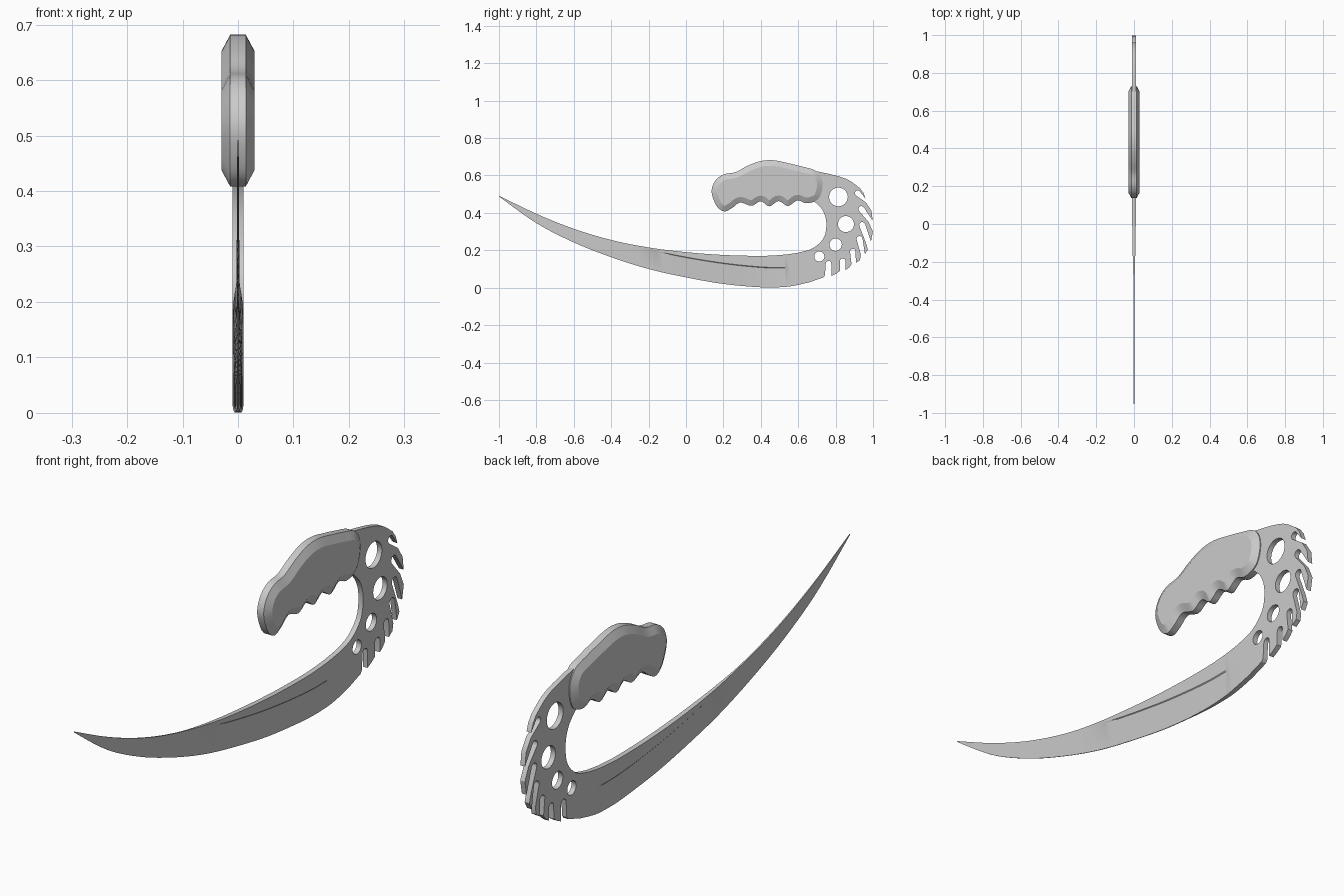
import bpy, bmesh, math
from mathutils import Vector, Matrix

if "Cube" in bpy.data.objects:
    bpy.data.objects.remove(bpy.data.objects["Cube"])


def smooth_line(points, steps=6, closed=False):
    """Catmull-Rom curve through (y, z) points."""
    p = [Vector(q) for q in points]
    n = len(p)
    out = []
    for i in range(n if closed else n - 1):
        get = (lambda k: p[k % n]) if closed else (lambda k: p[max(0, min(n - 1, k))])
        a, b, c, d = get(i - 1), get(i), get(i + 1), get(i + 2)
        for s in range(steps):
            t = s / steps
            out.append(0.5 * (2 * b + (c - a) * t + (2 * a - 5 * b + 4 * c - d) * t * t
                              + (3 * b - a - 3 * c + d) * t ** 3))
    if not closed:
        out.append(p[-1])
    return out


def lookup(table, y):
    for a, b in zip(table, table[1:]):
        if y <= b[0]:
            t = max(0, (y - a[0]) / (b[0] - a[0]))
            return a[1] + (b[1] - a[1]) * t
    return table[-1][1]


def finish(obj, angle):
    bpy.ops.object.select_all(action='DESELECT')
    obj.select_set(True)
    bpy.context.view_layer.objects.active = obj
    bpy.ops.object.shade_smooth_by_angle(angle=math.radians(angle))


def loft(name, rings, wrap_rings=False, angle=25):
    """Skin closed rings of equal size and cap both ends."""
    bm = bmesh.new()
    vs = [[bm.verts.new(c) for c in r] for r in rings]
    n = len(vs[0])
    for r, s in zip(vs, vs[1:]):
        for i in range(n):
            j = (i + 1) % n
            bm.faces.new((r[i], r[j], s[j], s[i]))
    bm.faces.new(vs[0][::-1])
    bm.faces.new(vs[-1])
    bmesh.ops.recalc_face_normals(bm, faces=bm.faces)
    me = bpy.data.meshes.new(name)
    bm.to_mesh(me)
    bm.free()
    obj = bpy.data.objects.new(name, me)
    bpy.context.collection.objects.link(obj)
    finish(obj, angle)
    return obj


# Blade: spine, grind line and cutting edge lofted along y
upper = smooth_line([(-1, .492), (-.8, .395), (-.6, .315), (-.4, .255), (-.2, .215), (0, .19),
                     (.2, .175), (.4, .17), (.52, .176), (.6, .187)])
lower = smooth_line([(-1, .488), (-.8, .345), (-.6, .242), (-.4, .163), (-.2, .1), (0, .055),
                     (.2, .02), (.4, .002), (.53, .004), (.6, .015)])
spine = [(-1, .0012), (-.3, .003), (-.2, .006), (-.05, .009), (.1, .01), (.6, .01)]
edge = [(-1, .0008), (.3, .0015), (.6, .01)]
step = [(-.25, 0), (-.1, .002), (.535, .003), (.545, 0)]
rings = []
for y in sorted([-1 + 1.6 * i / 44 for i in range(45)] + [.535, .545]):
    zu, zl = lookup(upper, y), lookup(lower, y)
    f = .06 + .34 * max(0, min(1, (y + .2) / .75)) ** .7
    line = zu - (zu - zl) * f
    t, e = lookup(spine, y), lookup(edge, y)
    half = [(t, zu), (t, line), (t - lookup(step, y), line - .02 * (zu - zl)), (e, zl)]
    rings.append([(x, y, z) for x, z in half] + [(-x, y, z) for x, z in reversed(half)])
loft("blade", rings)

# Guard: outline with hooked teeth (lip, gullet centre, radius, tip, back of tooth)
teeth = [((.743, .066), (.762, .128), .015, (.777, .062), (.8, .073)),
         ((.822, .088), (.838, .142), .015, (.853, .094), (.872, .108)),
         ((.885, .125), (.892, .193), .015, (.908, .132), (.93, .147)),
         ((.935, .175), (.928, .26), .016, (.957, .178), (.972, .205)),
         ((.962, .24), (.942, .335), .016, (.989, .246), (.999, .3)),
         ((.977, .35), (.938, .42), .016, (.998, .358), (.992, .41)),
         ((.963, .455), (.918, .505), .015, (.96, .475), (.95, .505))]
outline = [(.6, .015), (.66, .029), (.735, .055)]
for lip, g, r, tip, back in teeth:
    outline.append(lip)
    mouth = (Vector(lip) + Vector(tip)) / 2 - Vector(g)
    base = math.atan2(mouth.y, mouth.x)
    for k in range(9):
        a = base - math.pi / 2 - math.pi * k / 8
        outline.append((g[0] + r * math.cos(a), g[1] + r * math.sin(a)))
    outline += [tip, back]
outline += [tuple(v) for v in smooth_line([(.93, .532), (.87, .575), (.8, .6), (.7, .622)], 4)]
outline += [(.62, .62), (.62, .49)]
outline += [tuple(v) for v in smooth_line([(.685, .462), (.73, .415), (.75, .35), (.738, .27),
                                           (.68, .212), (.6, .187)], 6)]
holes = [(.815, .485, .05), (.855, .34, .043), (.8, .23, .033), (.713, .167, .027)]
loops = [outline] + [[(y + r * math.cos(k * math.pi / 16), z + r * math.sin(k * math.pi / 16))
                      for k in range(32)] for y, z, r in holes]
cu = bpy.data.curves.new("guard", 'CURVE')
cu.dimensions = '2D'
cu.fill_mode = 'BOTH'
cu.extrude = .01
for loop in loops:
    sp = cu.splines.new('POLY')
    sp.points.add(len(loop) - 1)
    for p, (y, z) in zip(sp.points, loop):
        p.co = (y, z, 0, 1)
    sp.use_cyclic_u = True
guard = bpy.data.objects.new("guard", cu)
bpy.context.collection.objects.link(guard)
bpy.context.view_layer.objects.active = guard
guard.select_set(True)
bpy.ops.object.select_all(action='DESELECT')
guard.select_set(True)
bpy.ops.object.convert(target='MESH')
guard = bpy.context.object
guard.data.transform(Matrix(((0, 0, 1, 0), (1, 0, 0, 0), (0, 1, 0, 0), (0, 0, 0, 1))))
bm = bmesh.new()
bm.from_mesh(guard.data)
bmesh.ops.remove_doubles(bm, verts=bm.verts, dist=1e-5)
bmesh.ops.recalc_face_normals(bm, faces=bm.faces)
bm.to_mesh(guard.data)
bm.free()
finish(guard, 30)

# Handle: finger-grooved grip with wide chamfers to a raised flat on each side
grip = smooth_line([(.137, .51), (.155, .57), (.2, .605), (.265, .618), (.33, .652), (.4, .677),
                    (.47, .681), (.55, .665), (.62, .648), (.69, .627), (.722, .59), (.73, .54),
                    (.715, .485), (.685, .46), (.64, .452), (.595, .466), (.545, .437),
                    (.495, .463), (.445, .435), (.4, .462), (.35, .438), (.29, .455),
                    (.245, .425), (.205, .408), (.165, .435)], 5, True)
n = len(grip)
inner = []
for i in range(n):
    d = (grip[(i + 3) % n] - grip[i - 3]).normalized()
    inner.append(grip[i] + Vector((d.y, -d.x)) * .03)
loft("handle", [[(x, p.x, p.y) for p in ring] for x, ring in
                ((-.03, inner), (-.014, grip), (.014, grip), (.03, inner))], angle=20)
